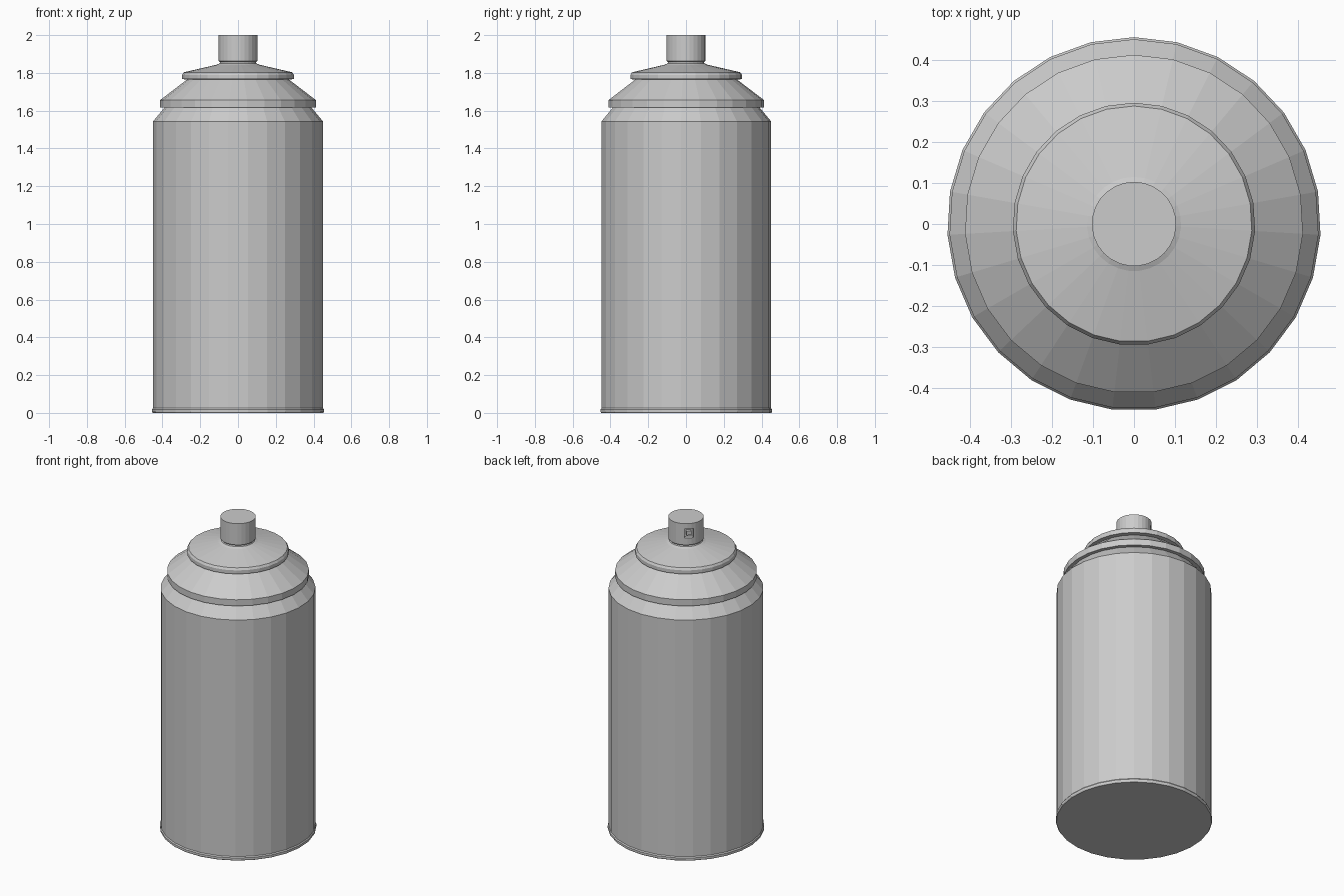
import bpy, bmesh
from math import sin, cos, pi, radians

if "Cube" in bpy.data.objects:
    bpy.data.objects.remove(bpy.data.objects["Cube"])

SIDES = 27


def lathe(name, profile):
    """Capped flat-shaded solid of revolution, first corner on +y."""
    bm = bmesh.new()
    rings = [[bm.verts.new((r * sin(2 * pi * i / SIDES), r * cos(2 * pi * i / SIDES), z))
              for i in range(SIDES)] for r, z in profile]
    for a, b in zip(rings, rings[1:]):
        for i in range(SIDES):
            j = (i + 1) % SIDES
            bm.faces.new((a[i], a[j], b[j], b[i]))
    bm.faces.new(rings[0])
    bm.faces.new(rings[-1])
    bmesh.ops.recalc_face_normals(bm, faces=bm.faces)
    mesh = bpy.data.meshes.new(name)
    bm.to_mesh(mesh)
    bm.free()
    ob = bpy.data.objects.new(name, mesh)
    bpy.context.collection.objects.link(ob)
    return ob


def radial_box(name, dist, z, size):
    """Box facing the back left, centred at a distance from the axis."""
    d = dist / 2 ** 0.5
    bpy.ops.mesh.primitive_cube_add(size=1, location=(-d, d, z), rotation=(0, 0, radians(135)))
    ob = bpy.context.object
    ob.name = name
    ob.scale = size
    return ob


# Can body with bottom rim, shoulder, and two stepped collars
lathe("can_body", [
    (0.452, 0), (0.456, 0.006), (0.456, 0.018), (0.451, 0.025),
    (0.451, 1.543), (0.39, 1.616),
    (0.413, 1.616), (0.413, 1.656), (0.27, 1.765),
    (0.296, 1.767), (0.296, 1.79), (0.288, 1.803),
    (0.115, 1.843), (0.098, 1.85), (0.092, 1.862)])

# Spray button
button = lathe("spray_button", [(0.097, 1.858), (0.103, 1.864), (0.103, 2.0)])

# Square nozzle recess on the back left
cutter = radial_box("nozzle_cutter", 0.11, 1.936, (0.07, 0.054, 0.058))
cutter.hide_render = True
cutter.hide_viewport = True
cut = button.modifiers.new("nozzle_recess", 'BOOLEAN')
cut.operation = 'DIFFERENCE'
cut.solver = 'EXACT'
cut.object = cutter

# Nozzle insert inside the recess
radial_box("nozzle_insert", 0.08, 1.936, (0.035, 0.028, 0.026))
